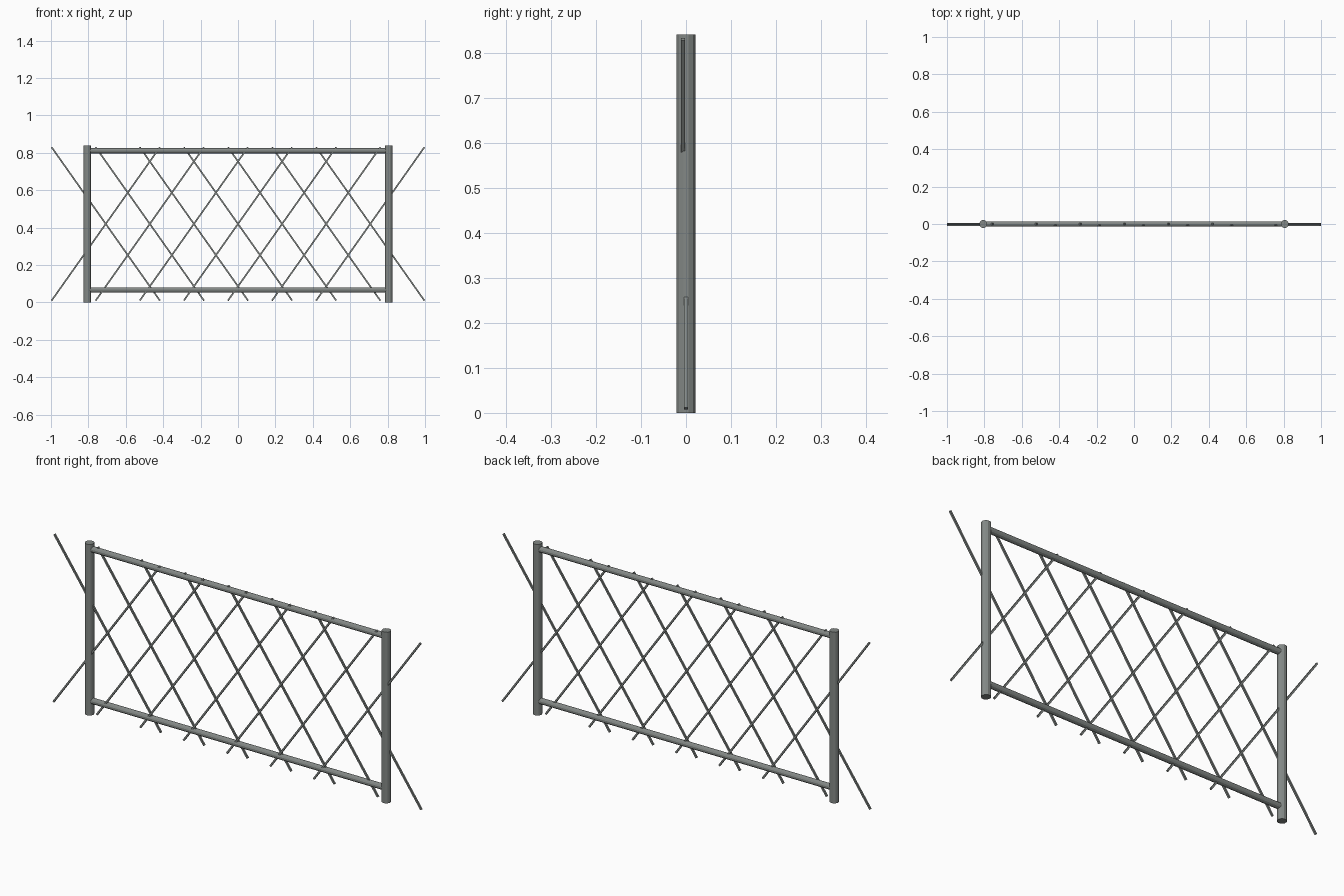
import bpy
from math import pi
from mathutils import Matrix, Vector

if "Cube" in bpy.data.objects:
    bpy.data.objects.remove(bpy.data.objects["Cube"])

grey = bpy.data.materials.new("grey_metal")
grey.diffuse_color = (0.23, 0.25, 0.24, 1)
grey.use_nodes = True
grey.node_tree.nodes["Principled BSDF"].inputs["Base Color"].default_value = grey.diffuse_color


def bar(name, start, end, radius, sides):
    """Capped flat-sided prism running between two points."""
    a, b = Vector(start), Vector(end)
    axis = b - a
    bpy.ops.mesh.primitive_cylinder_add(vertices=sides, radius=radius,
                                        depth=axis.length, location=(a + b) / 2)
    ob = bpy.context.object
    # turn by half a side so that a flat faces the front
    ob.data.transform(Matrix.Rotation(pi / sides, 4, 'Z'))
    ob.rotation_euler = axis.to_track_quat('Z', 'Y').to_euler()
    ob.name = name
    ob.data.materials.append(grey)
    return ob


POST_X = 0.806

# Upright posts
for side, label in ((-1, "left"), (1, "right")):
    bar(f"{label}_post", (side * POST_X, 0, 0), (side * POST_X, 0, 0.84), 0.0215, 12)

# Horizontal rails, ending inside the posts
for z, label in ((0.067, "bottom"), (0.811, "top")):
    bar(f"{label}_rail", (-POST_X, 0, z), (POST_X, 0, z), 0.0148, 12)

# Crossing diagonal square wires, two layers leaning opposite ways
HALF_RUN, STEP = 0.2895, 0.2357
for lean, y, label in ((1, -0.007, "right"), (-1, 0.0, "left")):
    for i in range(7):
        x = (i - 3) * STEP
        bar(f"wire_leaning_{label}_{i + 1}",
            (x - lean * HALF_RUN, y, 0.01), (x + lean * HALF_RUN, y, 0.83), 0.006, 4)
